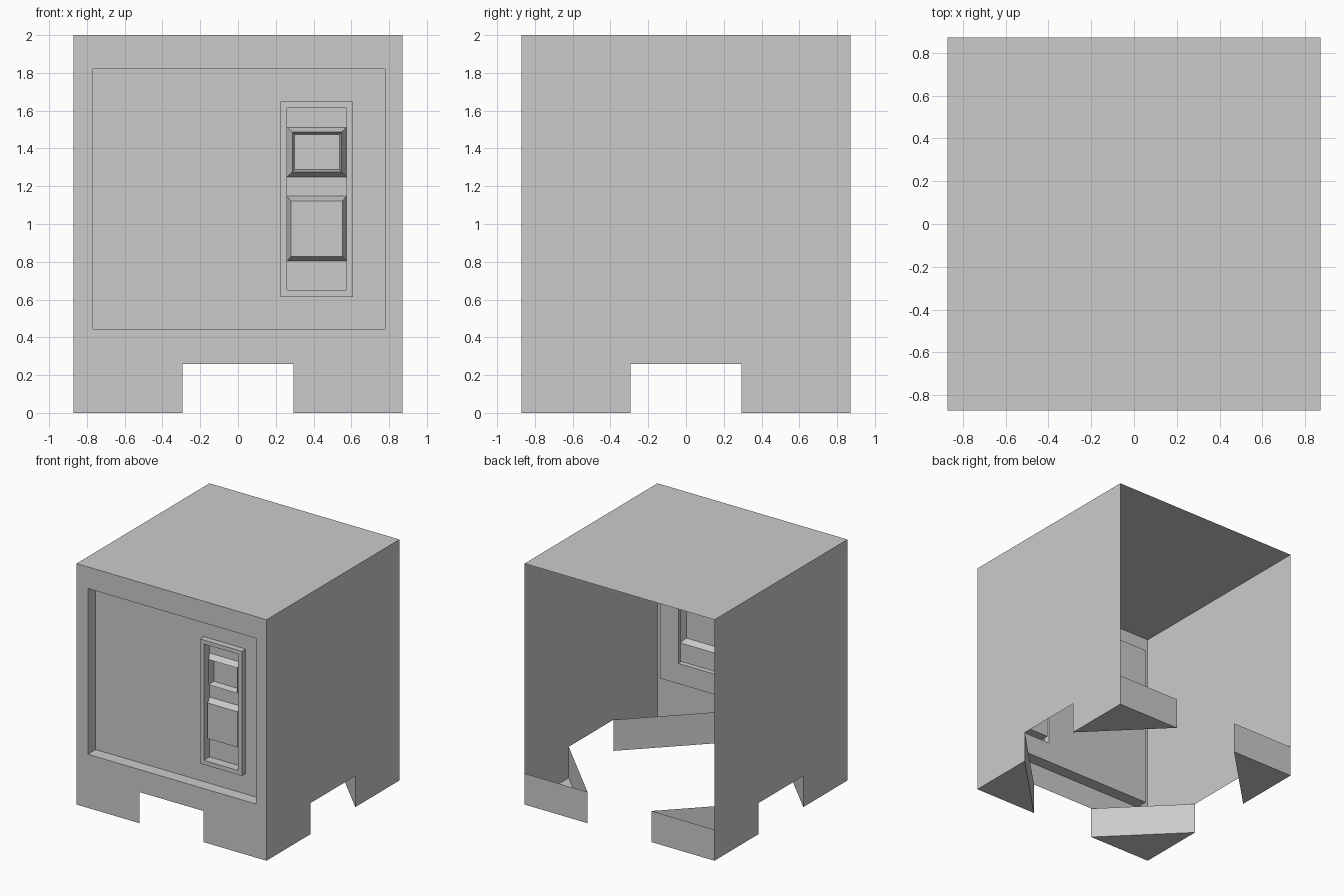
import bpy, bmesh

if "Cube" in bpy.data.objects:
    bpy.data.objects.remove(bpy.data.objects["Cube"])

H = 0.872      # half width of the cabinet
C = 0.293      # half width of the leg gap
LEG = 0.258    # leg height


def finish(name, bm):
    bmesh.ops.remove_doubles(bm, verts=bm.verts, dist=0.0001)
    bmesh.ops.recalc_face_normals(bm, faces=bm.faces)
    me = bpy.data.meshes.new(name)
    bm.to_mesh(me)
    bm.free()
    ob = bpy.data.objects.new(name, me)
    bpy.context.collection.objects.link(ob)
    return ob


def face(bm, pts):
    bm.faces.new([bm.verts.new(p) for p in pts])


def rect(x0, x1, z0, z1, y):
    return [(x0, y, z0), (x1, y, z0), (x1, y, z1), (x0, y, z1)]


def nested(bm, rects, cap=True):
    """Join successive rectangles facing the front, optionally closing the last."""
    loops = [rect(*r) for r in rects]
    for a, b in zip(loops, loops[1:]):
        for i in range(4):
            j = (i + 1) % 4
            face(bm, [a[i], a[j], b[j], b[i]])
    if cap:
        face(bm, loops[-1])


PANEL_Y, FRAME_Y, FLOOR_Y, BUTTON_Y = -0.77, -0.82, -0.745, -0.798
panel = (-0.768, 0.778, 0.445, 1.82)
frame = (0.226, 0.61, 0.614, 1.648)
inner = (0.26, 0.574, 0.65, 1.615)

# cabinet shell, open at back and underneath, with recessed front panel
# and raised hollow control frame
bm = bmesh.new()
nested(bm, [(-H, H, LEG, 2, -H), (*panel, -H), (*panel, PANEL_Y),
            (*frame, PANEL_Y), (*frame, FRAME_Y), (*inner, FRAME_Y),
            (*inner, FLOOR_Y)], cap=False)
for s in (-1, 1):
    face(bm, [(s * H, -H, LEG), (s * H, H, LEG), (s * H, H, 2), (s * H, -H, 2)])
face(bm, [(-H, -H, 2), (H, -H, 2), (H, H, 2), (-H, H, 2)])
finish("cabinet_shell", bm)

# control panel floor bands, raised screen surround and raised button
bm = bmesh.new()
for z0, z1 in ((0.65, 0.804), (1.147, 1.25), (1.512, 1.615)):
    face(bm, rect(0.26, 0.574, z0, z1, FLOOR_Y))
nested(bm, [(0.26, 0.574, 1.25, 1.512, FLOOR_Y),
            (0.288, 0.548, 1.276, 1.486, BUTTON_Y),
            (0.300, 0.538, 1.288, 1.474, FLOOR_Y)])
nested(bm, [(0.26, 0.574, 0.804, 1.147, FLOOR_Y),
            (0.28, 0.554, 0.828, 1.123, BUTTON_Y)])
finish("control_panel", bm)

# four triangular corner legs, open on top
for sx, side in ((-1, "left"), (1, "right")):
    for sy, end in ((-1, "front"), (1, "back")):
        bm = bmesh.new()
        tri = [(sx * H, sy * H), (sx * C, sy * H), (sx * H, sy * C)]
        for i in range(3):
            a, b = tri[i], tri[(i + 1) % 3]
            face(bm, [(*a, 0), (*b, 0), (*b, LEG), (*a, LEG)])
        face(bm, [(*p, 0) for p in tri])
        finish(f"{end}_{side}_leg", bm)
